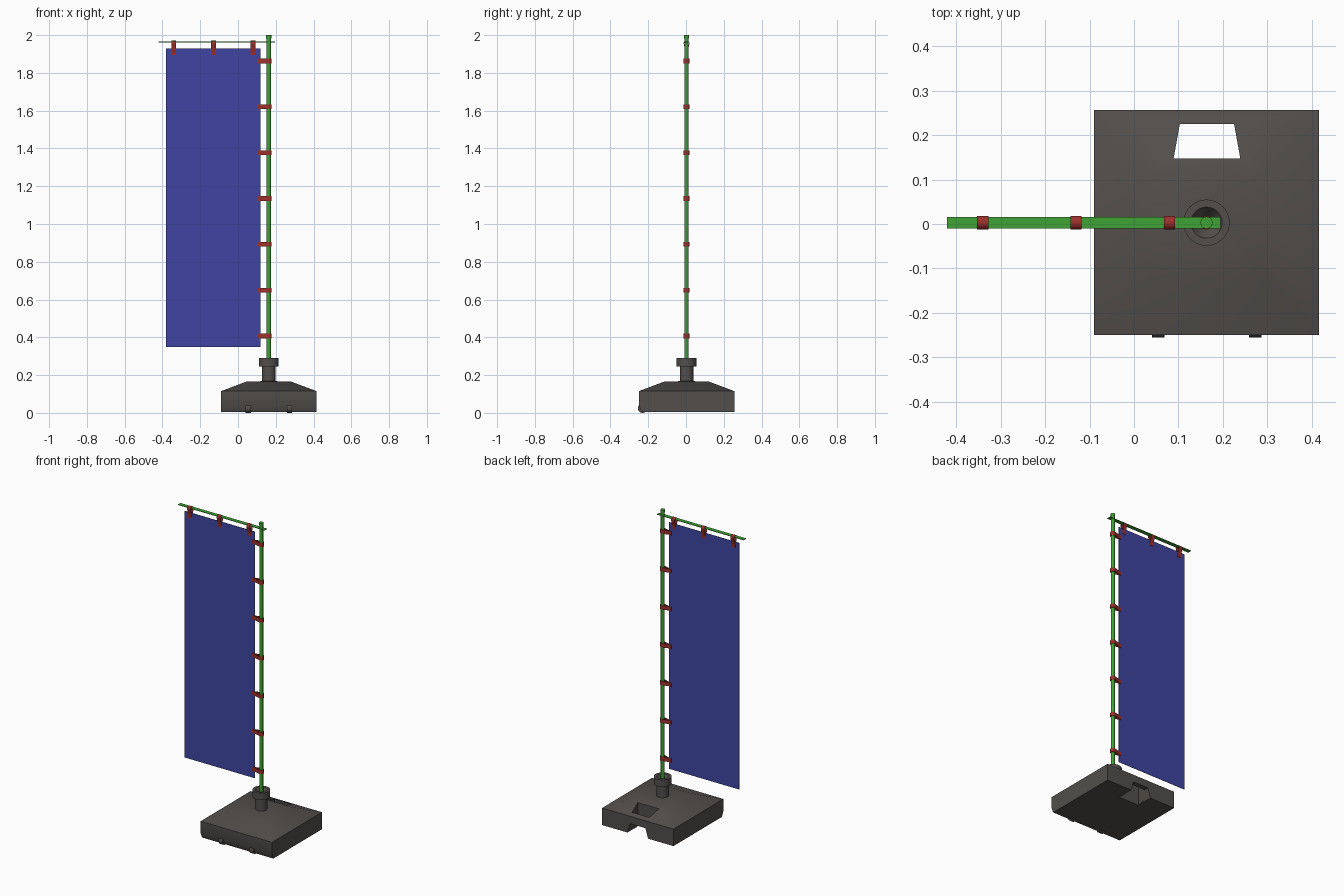
import bpy, bmesh
from math import pi, sin, cos, radians

if "Cube" in bpy.data.objects:
    bpy.data.objects.remove(bpy.data.objects["Cube"])

PX, PY = 0.163, 0.003          # pole axis


def material(name, rgb):
    m = bpy.data.materials.new(name)
    m.diffuse_color = (*rgb, 1)
    m.use_nodes = True
    m.node_tree.nodes["Principled BSDF"].inputs["Base Color"].default_value = m.diffuse_color
    return m


DARK = material("dark_plastic", (0.085, 0.078, 0.072))
GREEN = material("green_metal", (0.05, 0.36, 0.035))
RED = material("red_strap", (0.33, 0.03, 0.025))
BLUE = material("blue_cloth", (0.05, 0.06, 0.36))


def finish(name, bm, mat, smooth=True):
    bmesh.ops.recalc_face_normals(bm, faces=bm.faces)
    me = bpy.data.meshes.new(name)
    bm.to_mesh(me)
    bm.free()
    ob = bpy.data.objects.new(name, me)
    bpy.context.collection.objects.link(ob)
    if mat:
        me.materials.append(mat)
    if smooth:
        bpy.ops.object.select_all(action='DESELECT')
        ob.select_set(True)
        bpy.context.view_layer.objects.active = ob
        bpy.ops.object.shade_smooth_by_angle(angle=radians(35))
    return ob


def loft(name, rings, mat, smooth=True, caps=True):
    """Join equal-length point rings; cap both ends."""
    bm = bmesh.new()
    vs = [[bm.verts.new(p) for p in r] for r in rings]
    n = len(rings[0])
    for a, b in zip(vs, vs[1:]):
        for i in range(n):
            j = (i + 1) % n
            bm.faces.new((a[i], a[j], b[j], b[i]))
    if caps:
        bm.faces.new(vs[0])
        bm.faces.new(vs[-1])
    return finish(name, bm, mat, smooth)


def turned(name, profile, mat, n=32):
    """Lathe (radius, z) pairs around the pole axis."""
    return loft(name, [[(PX + r * cos(2 * pi * i / n), PY + r * sin(2 * pi * i / n), z)
                        for i in range(n)] for r, z in profile], mat)


def box(name, x0, x1, y0, y1, z0, z1, mat):
    return loft(name, [[(x0, y0, z), (x1, y0, z), (x1, y1, z), (x0, y1, z)]
                       for z in (z0, z1)], mat, smooth=False)


# Weighted base: block with a front bottom chamfer and a sloping lid
def square(h, z, front=0.0):
    return [(PX - h, PY - h + front, z), (PX + h, PY - h + front, z),
            (PX + h, PY + h, z), (PX - h, PY + h, z)]


base = loft("base", [square(0.253, 0.006, 0.014), square(0.253, 0.04), square(0.253, 0.115),
                     square(0.12, 0.165), square(0.03, 0.168)], DARK)

# Hand grip: opening through the lid and a notch under the rear bar
grip = loft("grip_cutter", [[(PX - 0.074, 0.147, z), (PX + 0.076, 0.147, z),
                             (PX + 0.062, 0.225, z), (PX - 0.06, 0.225, z)]
                            for z in (-0.1, 0.3)], None, False)
notch = loft("notch_cutter", [[(PX - 0.078, y, -0.01), (PX + 0.078, y, -0.01),
                               (PX + 0.055, y, 0.068), (PX - 0.055, y, 0.068)]
                              for y in (0.19, 0.3)], None, False)
for cutter in (grip, notch):
    mod = base.modifiers.new("cut", 'BOOLEAN')
    mod.operation = 'DIFFERENCE'
    mod.solver = 'EXACT'
    mod.object = cutter
    bpy.context.view_layer.objects.active = base
    bpy.ops.object.modifier_apply(modifier=mod.name)
    bpy.data.objects.remove(cutter)

# Transport wheels in the front bottom edge
for k, cx in enumerate((0.055, 0.273)):
    loft(f"wheel_{k + 1}", [[(x, -0.23 + 0.025 * cos(i * pi / 12), 0.025 + 0.025 * sin(i * pi / 12))
                             for i in range(24)] for x in (cx - 0.014, cx + 0.014)], DARK)

# Socket with collar and funnel, then the pole with its end cap
turned("socket", [(0.036, 0.15), (0.036, 0.245), (0.052, 0.245), (0.052, 0.29),
                  (0.035, 0.29), (0.013, 0.26)], DARK)
turned("pole", [(0.0115, 0.2), (0.0115, 1.985)], GREEN, 24)
turned("pole_cap", [(0.0135, 1.983), (0.0135, 2.0)], GREEN, 24)

# Flat crossbar and banner cloth
box("crossbar", -0.42, 0.195, PY - 0.013, PY + 0.013, 1.962, 1.965, GREEN)
box("banner", -0.38, 0.118, PY - 0.001, PY + 0.001, 0.35, 1.93, BLUE)


# Straps: a ribbon that loops round a bar and pinches the cloth edge
def strap(name, place, tail, r=0.0125, t=0.003, half=0.0125):
    def outline(rad, w):
        arc = [(rad * cos(a), rad * sin(a))
               for a in (radians(-110 + 220 * i / 16) for i in range(17))]
        return [(-tail, -w)] + [(-tail * 0.75, -w)] + arc + [(-tail * 0.75, w), (-tail, w)]
    outer, inner = outline(r + t, 0.0035), outline(r, 0.001)
    bm = bmesh.new()
    rows = [[bm.verts.new(place(u, v, s)) for u, v in line]
            for line, s in ((outer, -half), (outer, half), (inner, half), (inner, -half))]
    for a, b in zip(rows, rows[1:] + rows[:1]):
        for i in range(len(outer) - 1):
            bm.faces.new((a[i], a[i + 1], b[i + 1], b[i]))
    for e in (0, -1):
        bm.faces.new([r_[e] for r_ in rows])
    finish(name, bm, RED)


for k in range(7):
    zc = 0.407 + k * 0.2427
    strap(f"pole_strap_{k + 1}", lambda u, v, s, z=zc: (PX + u, PY + v, z + s), 0.062)

for k in range(3):
    xc = -0.34 + k * 0.21
    strap(f"crossbar_strap_{k + 1}", lambda u, v, s, x=xc: (x + s, PY + v, 1.956 + u), 0.062)
